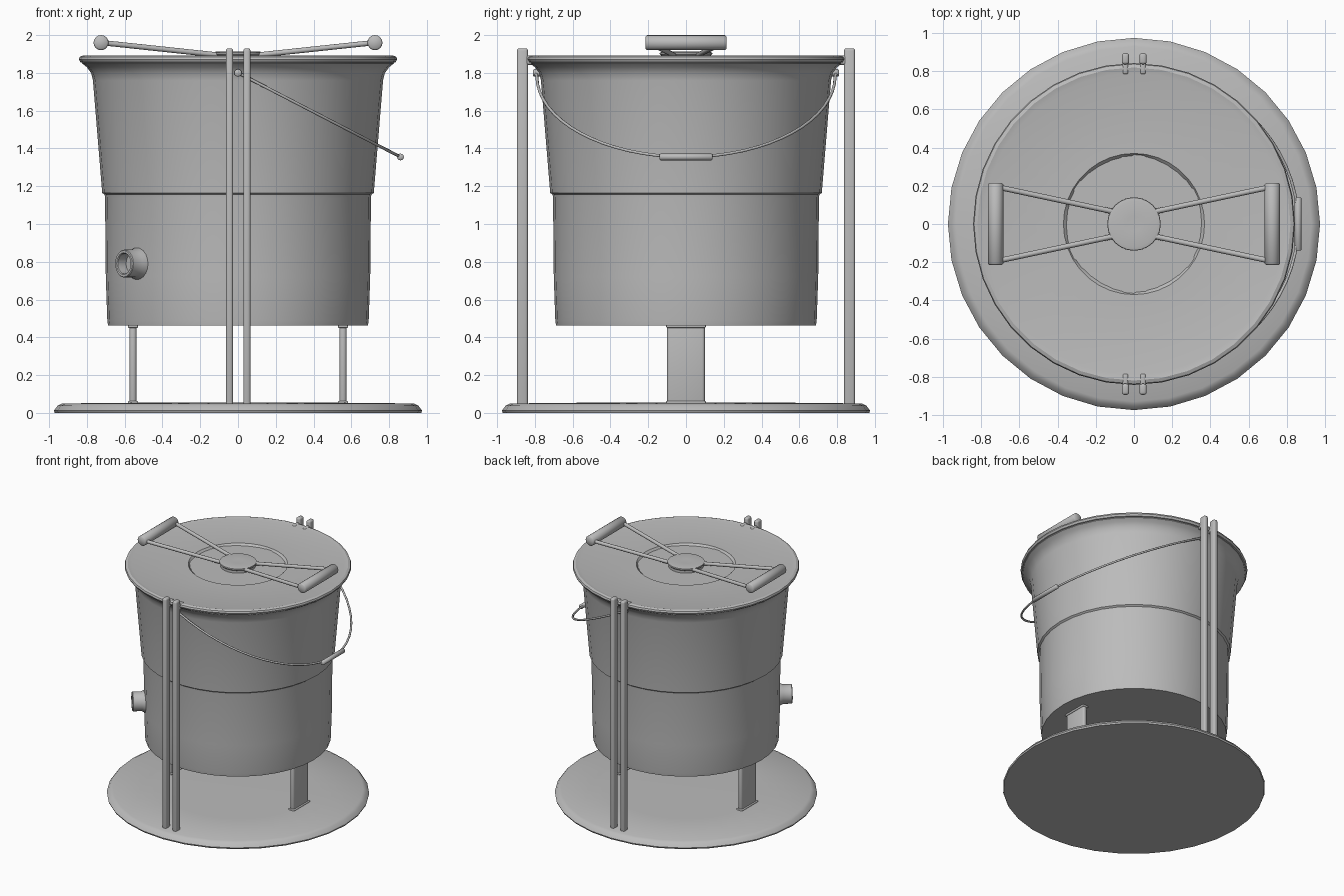
import bpy, bmesh, math
from mathutils import Vector

if "Cube" in bpy.data.objects:
    bpy.data.objects.remove(bpy.data.objects["Cube"])

metal = bpy.data.materials.new("grey metal")
metal.diffuse_color = (0.5, 0.5, 0.5, 1)
metal.use_nodes = True
metal.node_tree.nodes["Principled BSDF"].inputs["Base Color"].default_value = metal.diffuse_color


def finish(bm, name, angle=35):
    bmesh.ops.recalc_face_normals(bm, faces=bm.faces[:])
    me = bpy.data.meshes.new(name)
    bm.to_mesh(me)
    bm.free()
    me.materials.append(metal)
    me.shade_smooth()
    me.set_sharp_from_angle(angle=math.radians(angle))
    ob = bpy.data.objects.new(name, me)
    bpy.context.collection.objects.link(ob)
    return ob


def lathe(name, rings, segs=36, angle=35):
    """Closed stack of rings (radius, height[, True for hexagon])."""
    bm = bmesh.new()
    loops = []
    for ring in rings:
        loop = []
        for i in range(segs):
            a = 2 * math.pi * i / segs
            r = ring[0]
            if len(ring) > 2:
                off = (a - math.pi / 6) % (math.pi / 3) - math.pi / 6
                r *= math.cos(math.pi / 6) / math.cos(off)
            loop.append(bm.verts.new((r * math.cos(a), r * math.sin(a), ring[1])))
        loops.append(loop)
    for lo, hi in zip(loops, loops[1:]):
        for i in range(segs):
            j = (i + 1) % segs
            bm.faces.new((lo[i], lo[j], hi[j], hi[i]))
    bm.faces.new(loops[0][::-1])
    bm.faces.new(loops[-1])
    return finish(bm, name, angle)


def place(ob, loc, direction):
    ob.location = loc
    ob.rotation_mode = 'QUATERNION'
    ob.rotation_quaternion = Vector(direction).to_track_quat('Z', 'Y')
    return ob


def rod(name, a, b, r, segs=12, bevel=0.0):
    a, b = Vector(a), Vector(b)
    length = (b - a).length
    if bevel:
        rings = [(r - bevel, 0), (r, bevel), (r, length - bevel), (r - bevel, length)]
    else:
        rings = [(r, 0), (r, length)]
    return place(lathe(name, rings, segs, 50), a, b - a)


def box(name, centre, size, bevel=0.012):
    bm = bmesh.new()
    bmesh.ops.create_cube(bm, size=1)
    for v in bm.verts:
        v.co = Vector([c + s * k for c, s, k in zip(centre, size, v.co)])
    bmesh.ops.bevel(bm, geom=bm.edges[:], offset=bevel, segments=3,
                    profile=0.5, affect='EDGES')
    return finish(bm, name)


# Base plate
lathe("base_plate", [(0.97, 0), (0.975, 0.012), (0.955, 0.038),
                     (0.93, 0.05), (0.55, 0.054)], 32)

# Bucket body with a step where the lower section begins
lathe("bucket", [(0.688, 0.463), (0.692, 0.49), (0.70, 0.72), (0.704, 1.14),
                 (0.706, 1.155), (0.719, 1.165), (0.768, 1.76), (0.778, 1.80),
                 (0.80, 1.83), (0.825, 1.85), (0.83, 1.87)])

# Lid with a round recess that narrows to a hexagonal floor
lathe("lid", [(0.82, 1.852), (0.835, 1.857), (0.843, 1.872), (0.838, 1.885),
              (0.82, 1.892), (0.79, 1.885), (0.37, 1.885), (0.34, 1.815, True),
              (0.18, 1.80, True), (0.17, 1.80, True)], angle=30)

# Central hub
lathe("hub", [(0.13, 1.79), (0.13, 1.89), (0.14, 1.90), (0.138, 1.908),
              (0.12, 1.912), (0.04, 1.908)], 24)

for s, side in ((-1, "left"), (1, "right")):
    # Lid handles: two arms and a grip on each side
    rod(f"{side}_grip", (s * 0.725, -0.215, 1.96), (s * 0.725, 0.215, 1.96),
        0.04, 16, 0.008)
    for t in (-1, 1):
        rod(f"{side}_handle_arm", (s * 0.11, t * 0.065, 1.895),
            (s * 0.72, t * 0.195, 1.96), 0.014)

    # Legs with a small flare at both ends
    box(f"{side}_leg", (s * 0.556, 0, 0.26), (0.036, 0.20, 0.44), 0.015)
    for z in (0.056, 0.458):
        box(f"{side}_leg_flare", (s * 0.556, 0, z), (0.052, 0.21, 0.016), 0.006)

for s, end in ((-1, "front"), (1, "back")):
    # Paired upright posts and the clips that join them to the rim
    for x in (-0.045, 0.047):
        box(f"{end}_post", (x, s * 0.866, 0.985), (0.038, 0.058, 1.89), 0.013)
        box(f"{end}_clip", (x, s * 0.82, 1.868), (0.03, 0.07, 0.05), 0.01)
    # Bail pivots
    rod(f"{end}_pivot", (0, s * 0.75, 1.80), (0, s * 0.81, 1.80), 0.02, 12, 0.005)

# Bail wire: half ellipse hanging towards the right side
curve = bpy.data.curves.new("bail_path", 'CURVE')
curve.dimensions = '3D'
curve.bevel_depth = 0.008
curve.bevel_resolution = 2
curve.use_fill_caps = True
spline = curve.splines.new('POLY')
n = 32
points = [(0, -0.80, 1.80)]
for i in range(n + 1):
    a = math.pi * i / n
    k = math.sin(a)
    points.append((0.03 + 0.83 * k, -0.79 * math.cos(a), 1.785 - 0.43 * k))
points.append((0, 0.80, 1.80))
spline.points.add(len(points) - 1)
for p, co in zip(spline.points, points):
    p.co = (*co, 1)
tmp = bpy.data.objects.new("bail_path", curve)
bpy.context.collection.objects.link(tmp)
bm = bmesh.new()
bm.from_mesh(tmp.to_mesh())
bpy.data.objects.remove(tmp)
finish(bm, "bail_wire", 60)
rod("bail_grip", (0.86, -0.14, 1.355), (0.86, 0.14, 1.355), 0.018, 12, 0.005)

# Drain spout on the front left, hollow at the end
d = Vector((math.cos(math.radians(220)), math.sin(math.radians(220)), 0))
place(lathe("spout", [(0.085, 0), (0.085, 0.03), (0.074, 0.05), (0.074, 0.115),
                      (0.07, 0.12), (0.058, 0.12), (0.054, 0.115),
                      (0.052, 0.06)], 20),
      d * 0.67 + Vector((0, 0, 0.79)), d)
